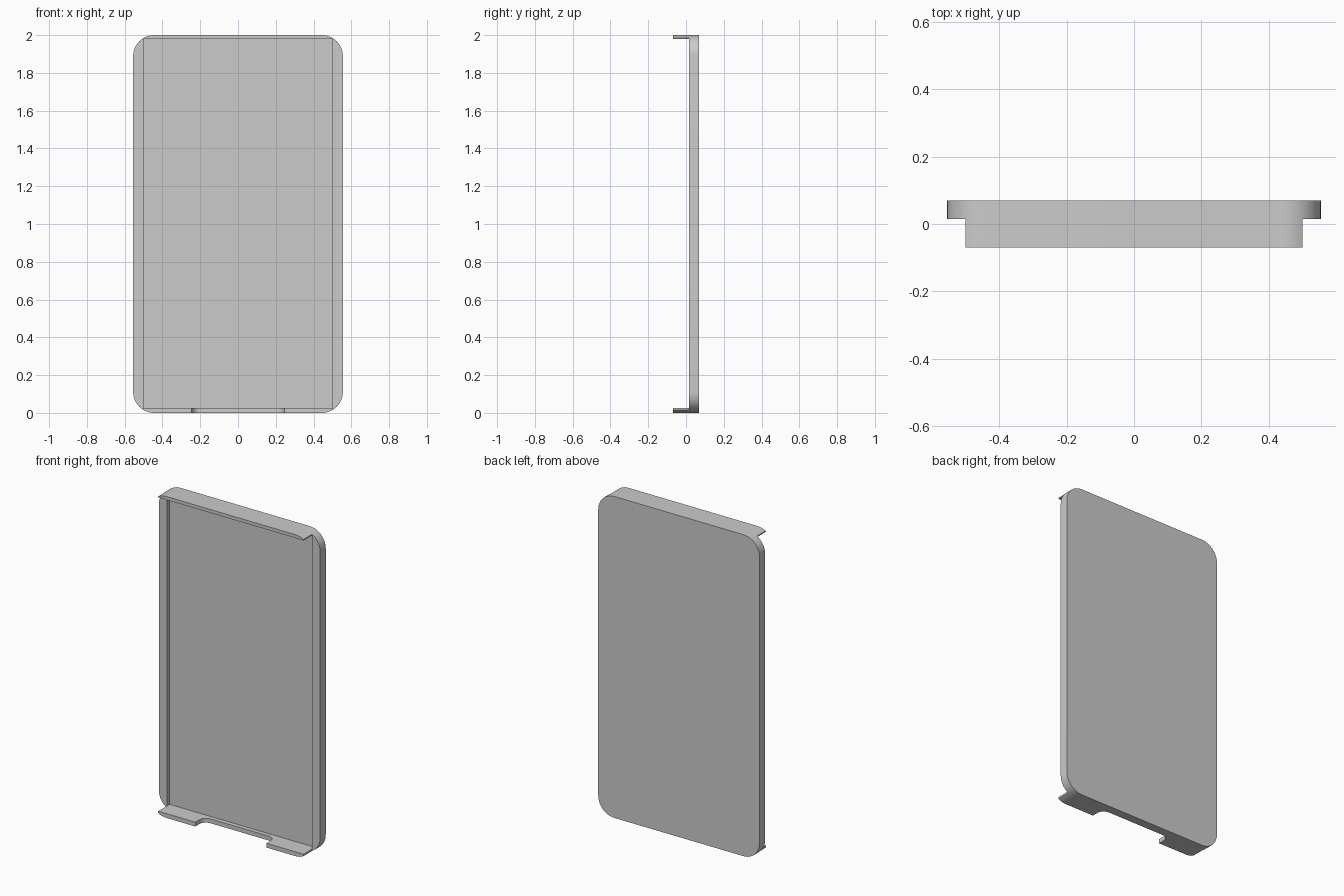
import bpy, bmesh
from math import sin, cos, pi
from mathutils import Vector

if "Cube" in bpy.data.objects:
    bpy.data.objects.remove(bpy.data.objects["Cube"])

W, H, D = 0.555, 2.0, 0.07      # half width, height, half depth
R = 0.11                        # corner radius
TAB_X, RIM_Y, FLOOR_Y = 0.5, 0.015, 0.042


def arc(cx, cy, r, a0, a1, n=12):
    return [(cx + r * cos(a0 + (a1 - a0) * i / n),
             cy + r * sin(a0 + (a1 - a0) * i / n)) for i in range(n + 1)]


def prism(name, points, offset):
    """Extrude a closed 3D profile along an offset."""
    bm = bmesh.new()
    face = bm.faces.new([bm.verts.new(p) for p in points])
    ext = bmesh.ops.extrude_face_region(bm, geom=[face])
    moved = [v for v in ext["geom"] if isinstance(v, bmesh.types.BMVert)]
    bmesh.ops.translate(bm, verts=moved, vec=Vector(offset))
    bmesh.ops.recalc_face_normals(bm, faces=bm.faces)
    mesh = bpy.data.meshes.new(name)
    bm.to_mesh(mesh)
    bm.free()
    obj = bpy.data.objects.new(name, mesh)
    bpy.context.collection.objects.link(obj)
    return obj


def box(name, x0, x1, y0, y1, z0, z1):
    return prism(name, [(x0, y0, z0), (x1, y0, z0), (x1, y1, z0), (x0, y1, z0)],
                 (0, 0, z1 - z0))


def cut(target, cutter):
    mod = target.modifiers.new("cut", 'BOOLEAN')
    mod.operation, mod.solver, mod.object = 'DIFFERENCE', 'EXACT', cutter
    bpy.context.view_layer.objects.active = target
    bpy.ops.object.modifier_apply(modifier=mod.name)
    bpy.data.objects.remove(cutter)


# Rounded slab for the whole cover
outline = (arc(W - R, H - R, R, 0, pi / 2) + arc(R - W, H - R, R, pi / 2, pi)
           + arc(R - W, R, R, pi, 1.5 * pi) + arc(W - R, R, R, 1.5 * pi, 2 * pi))
cover = prism("back_cover", [(x, -D, z) for x, z in outline], (0, 2 * D, 0))

# Rectangular pocket, open to the front
cut(cover, box("pocket_cutter", -TAB_X, TAB_X, -0.2, FLOOR_Y, 0.027, 1.979))

# Lowered side rims, leaving the top and bottom lips standing
for s in (-1, 1):
    cut(cover, box("side_cutter", *sorted((s * TAB_X, s)), -0.2, RIM_Y, -0.1, 2.1))

# Notch in the bottom lip with rounded inner corners
n, f = 0.245, 0.045
notch = ([(-n, -0.2), (n, -0.2)] + arc(n - f, RIM_Y - f, f, 0, pi / 2)
         + arc(f - n, RIM_Y - f, f, pi / 2, pi))
cut(cover, prism("notch_cutter", [(x, y, -0.1) for x, y in notch], (0, 0, 0.2)))

# Smooth corners, sharp edges
bpy.ops.object.select_all(action='DESELECT')
cover.select_set(True)
bpy.context.view_layer.objects.active = cover
bpy.ops.object.shade_smooth_by_angle()
